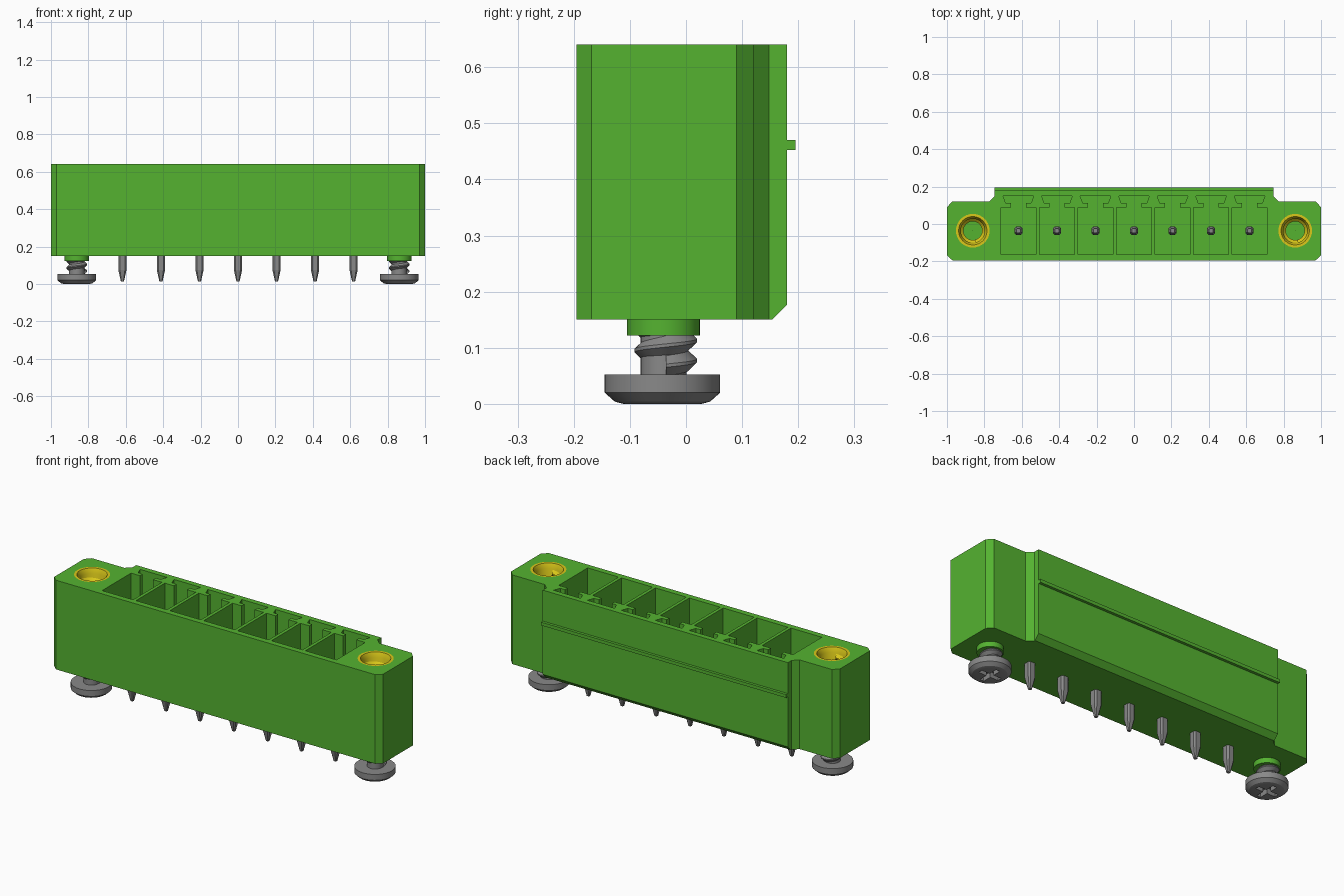
import bpy, bmesh, math
from mathutils import Matrix, Vector

if "Cube" in bpy.data.objects:
    bpy.data.objects.remove(bpy.data.objects["Cube"], do_unlink=True)


def material(name, rgb):
    m = bpy.data.materials.new(name)
    m.use_nodes = True
    m.diffuse_color = (*rgb, 1)
    m.node_tree.nodes["Principled BSDF"].inputs["Base Color"].default_value = (*rgb, 1)
    return m


GREEN = material("green plastic", (0.09, 0.45, 0.03))
GREY = material("grey metal", (0.25, 0.25, 0.25))
GOLD = material("yellow brass", (0.70, 0.58, 0.01))

BOTTOM, TOP = 0.15, 0.64
PITCH = 0.206
PIN_Y = -0.036
SCREW_X = 0.862
SLOTS = [(i - 3) * PITCH for i in range(7)]


def finish(name, bm, mat, smooth=False, fix=True):
    if fix:
        bmesh.ops.recalc_face_normals(bm, faces=bm.faces)
    me = bpy.data.meshes.new(name)
    bm.to_mesh(me)
    bm.free()
    me.materials.append(mat)
    ob = bpy.data.objects.new(name, me)
    bpy.context.collection.objects.link(ob)
    if smooth:
        bpy.ops.object.select_all(action="DESELECT")
        ob.select_set(True)
        bpy.context.view_layer.objects.active = ob
        bpy.ops.object.shade_smooth_by_angle(angle=math.radians(30))
    return ob


def prism(bm, points, z0, z1):
    """Extrude an xy outline from z0 to z1."""
    face = bm.faces.new([bm.verts.new((x, y, z0)) for x, y in points])
    new = bmesh.ops.extrude_face_region(bm, geom=[face])["geom"]
    top = [v for v in new if isinstance(v, bmesh.types.BMVert)]
    bmesh.ops.translate(bm, verts=top, vec=(0, 0, z1 - z0))


def box(bm, x0, x1, y0, y1, z0, z1):
    prism(bm, [(x0, y0), (x1, y0), (x1, y1), (x0, y1)], z0, z1)


def lathe(bm, profile, x, y, segments=32):
    """Spin a closed (radius, z) profile about the vertical through x, y."""
    rings = []
    for i in range(segments):
        a = math.tau * i / segments
        rings.append([bm.verts.new((x + r * math.cos(a), y + r * math.sin(a), z))
                      for r, z in profile])
    n = len(profile)
    for i in range(segments):
        a, b = rings[i], rings[(i + 1) % segments]
        for k in range(n):
            j = (k + 1) % n
            bm.faces.new((a[k], b[k], b[j], a[j]))
    bmesh.ops.remove_doubles(bm, verts=bm.verts, dist=1e-5)


def disc(bm, profile, x, y):
    """Spin a profile that is closed on the axis."""
    core = 0.0005
    lathe(bm, [(core, profile[0][1])] + profile + [(core, profile[-1][1])], x, y)


def thread(name, x, z0, turns, pitch, root, crest, mat, inward=False, segments=24):
    """Helical V thread surface."""
    bm = bmesh.new()
    profile = [(root, 0), (crest, 0.42), (crest, 0.58), (root, 1)]
    rows = []
    for i in range(int(turns * segments) + 1):
        a = math.tau * i / segments
        rows.append([bm.verts.new((x + r * math.cos(a), PIN_Y + r * math.sin(a),
                                   z0 + pitch * (i / segments + t))) for r, t in profile])
    for a, b in zip(rows, rows[1:]):
        for k in range(3):
            f = bm.faces.new((a[k], b[k], b[k + 1], a[k + 1]))
            if inward:
                f.normal_flip()
    return finish(name, bm, mat, True, fix=False)


def cut(ob, bm):
    """Subtract a cutter mesh and bake the result."""
    cutter = finish("cutter", bm, ob.data.materials[0])
    cutter.hide_render = True
    mod = ob.modifiers.new("cut", "BOOLEAN")
    mod.operation, mod.solver, mod.object = "DIFFERENCE", "EXACT", cutter
    bpy.context.view_layer.update()
    deps = bpy.context.evaluated_depsgraph_get()
    result = bpy.data.meshes.new_from_object(ob.evaluated_get(deps))
    ob.modifiers.clear()
    ob.data = result
    bpy.data.objects.remove(cutter, do_unlink=True)


# Housing outline, mirrored about the centre
half = [(0.97, -0.195), (1, -0.168), (1, 0.09), (0.972, 0.12),
        (0.775, 0.12), (0.745, 0.148), (0.745, 0.18)]
outline = half + [(-x, y) for x, y in reversed(half)]
bm = bmesh.new()
prism(bm, outline, BOTTOM, TOP)
housing = finish("housing", bm, GREEN)

# Sockets with keyed slots, screw holes and the lower back bevel
bm = bmesh.new()
key = [(0.094, -0.163), (0.094, 0.088), (0.04, 0.088), (0.04, 0.112),
       (0.068, 0.112), (0.082, 0.15)]
for x in SLOTS:
    shape = [(x + px, py) for px, py in key] + [(x - px, py) for px, py in reversed(key)]
    prism(bm, shape, 0.23, TOP + 0.1)
for side in (-1, 1):
    disc(bm, [(0.09, 0.36), (0.09, TOP + 0.1)], side * SCREW_X, PIN_Y)
wedge = [(0.153, BOTTOM), (0.18, BOTTOM + 0.027), (0.25, BOTTOM + 0.027),
         (0.25, BOTTOM - 0.05), (0.153, BOTTOM - 0.05)]
face = bm.faces.new([bm.verts.new((-0.9, y, z)) for y, z in wedge])
new = bmesh.ops.extrude_face_region(bm, geom=[face])["geom"]
bmesh.ops.translate(bm, verts=[v for v in new if isinstance(v, bmesh.types.BMVert)],
                    vec=(1.8, 0, 0))
cut(housing, bm)

# Rib along the back
bm = bmesh.new()
box(bm, -0.745, 0.745, 0.175, 0.195, 0.452, 0.47)
finish("back_rib", bm, GREEN)

# Contact pins: chamfered square bars tapered at both ends
for n, x in enumerate(SLOTS):
    bm = bmesh.new()
    rings = []
    for z, w in [(0.012, 0.008), (0.075, 0.022), (0.51, 0.022), (0.55, 0.011)]:
        c = w * 0.6
        ring = [(w, -c), (w, c), (c, w), (-c, w), (-w, c), (-w, -c), (-c, -w), (c, -w)]
        rings.append([bm.verts.new((x + px, PIN_Y + py, z)) for px, py in ring])
    for a, b in zip(rings, rings[1:]):
        for k in range(8):
            j = (k + 1) % 8
            bm.faces.new((a[k], a[j], b[j], b[k]))
    bm.faces.new(rings[0])
    bm.faces.new(rings[-1])
    finish(f"contact_pin_{n + 1}", bm, GREY)

for side, label in ((-1, "right"), (1, "left")):
    x = side * SCREW_X

    # Collar under the housing
    bm = bmesh.new()
    disc(bm, [(0.065, 0.122), (0.065, BOTTOM + 0.01)], x, PIN_Y - 0.004)
    finish(f"collar_{label}", bm, GREEN, True)

    # Screw head with a cross recess
    bm = bmesh.new()
    disc(bm, [(0.07, 0), (0.085, 0.004), (0.103, 0.02), (0.103, 0.052)], x, PIN_Y - 0.006)
    head = finish(f"screw_head_{label}", bm, GREY)
    bm = bmesh.new()
    arm, w = 0.06, 0.012
    y = PIN_Y - 0.006
    cross = [(w, w), (w, arm), (-w, arm), (-w, w), (-arm, w), (-arm, -w),
             (-w, -w), (-w, -arm), (w, -arm), (w, -w), (arm, -w), (arm, w)]
    prism(bm, [(x + px, y + py) for px, py in cross], -0.05, 0.03)
    cut(head, bm)
    bpy.ops.object.select_all(action="DESELECT")
    head.select_set(True)
    bpy.context.view_layer.objects.active = head
    bpy.ops.object.shade_smooth_by_angle(angle=math.radians(20))

    # Screw shank and its thread
    bm = bmesh.new()
    disc(bm, [(0.041, 0.045), (0.041, 0.2)], x, PIN_Y - 0.004)
    finish(f"screw_shank_{label}", bm, GREY, True)
    thread(f"screw_thread_{label}", x, 0.05, 2.5, 0.036, 0.04, 0.056, GREY)

    # Brass insert with countersunk mouth and inner thread
    bm = bmesh.new()
    lathe(bm, [(0.09, 0.36), (0.09, TOP), (0.076, TOP), (0.064, 0.615), (0.064, 0.36)],
          x, PIN_Y)
    finish(f"threaded_insert_{label}", bm, GOLD, True)
    thread(f"insert_thread_{label}", x, 0.365, 5.8, 0.036, 0.065, 0.05, GOLD, True)
